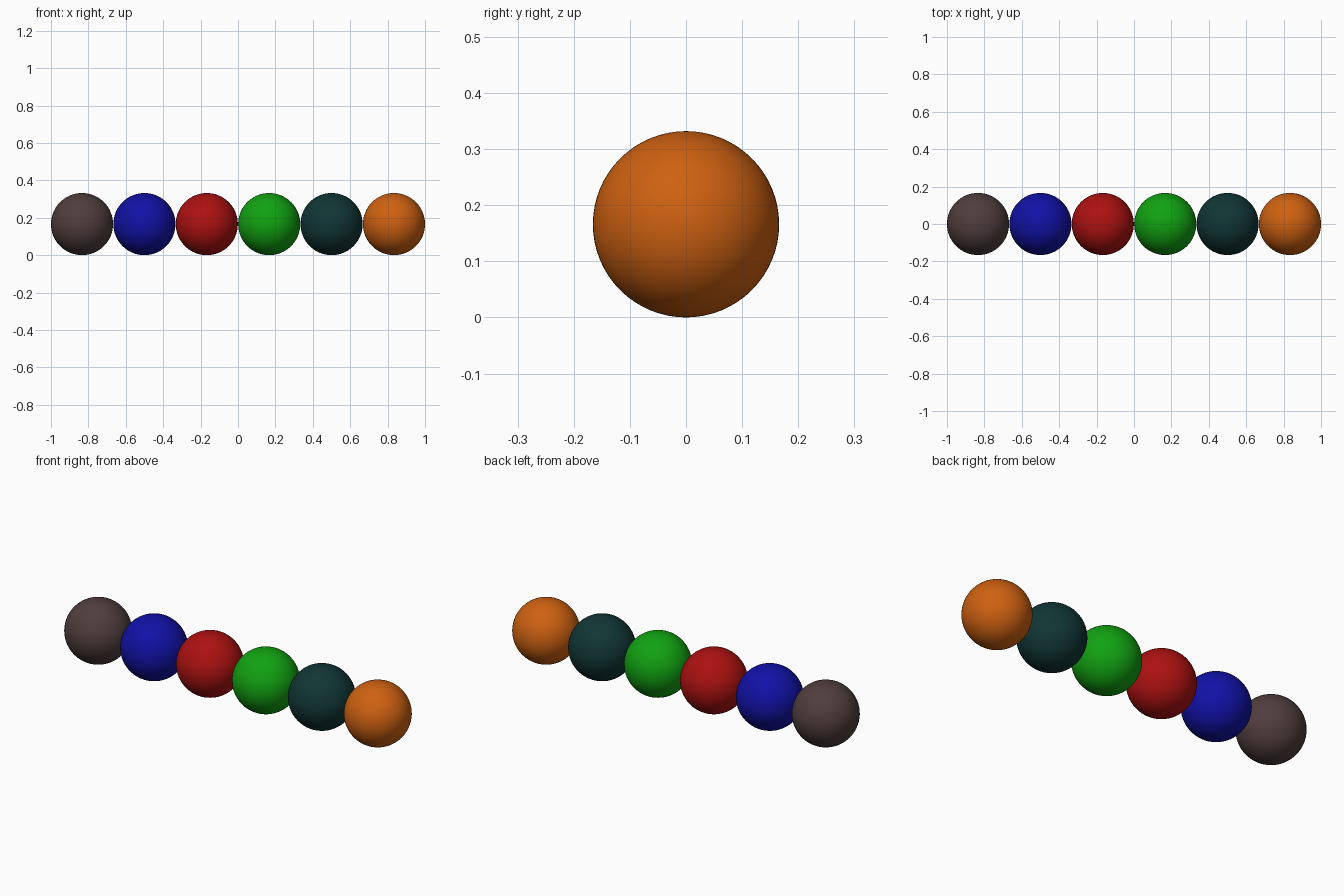
import bpy

if "Cube" in bpy.data.objects:
    bpy.data.objects.remove(bpy.data.objects["Cube"])

RADIUS = 0.166
SPACING = (2 - 2 * RADIUS) / 5


def linear(c):
    c /= 255
    return c / 12.92 if c <= 0.04045 else ((c + 0.055) / 1.055) ** 2.4


def material(name, rgb):
    m = bpy.data.materials.new(name)
    m.diffuse_color = (*[linear(c) for c in rgb], 1)
    m.use_nodes = True
    m.node_tree.nodes["Principled BSDF"].inputs["Base Color"].default_value = m.diffuse_color
    return m


# Row of balls, left to right
balls = [
    ("grey_brown", (80, 61, 61)),
    ("blue", (17, 17, 166)),
    ("red", (172, 17, 17)),
    ("green", (17, 162, 17)),
    ("dark_teal", (17, 53, 53)),
    ("orange", (206, 97, 17)),
]

for i, (name, rgb) in enumerate(balls):
    x = (i - 2.5) * SPACING
    bpy.ops.mesh.primitive_uv_sphere_add(segments=64, ring_count=32, radius=RADIUS,
                                         location=(x, 0, RADIUS))
    ball = bpy.context.object
    ball.name = name + "_ball"
    ball.data.materials.append(material(name, rgb))
    bpy.ops.object.shade_smooth()
